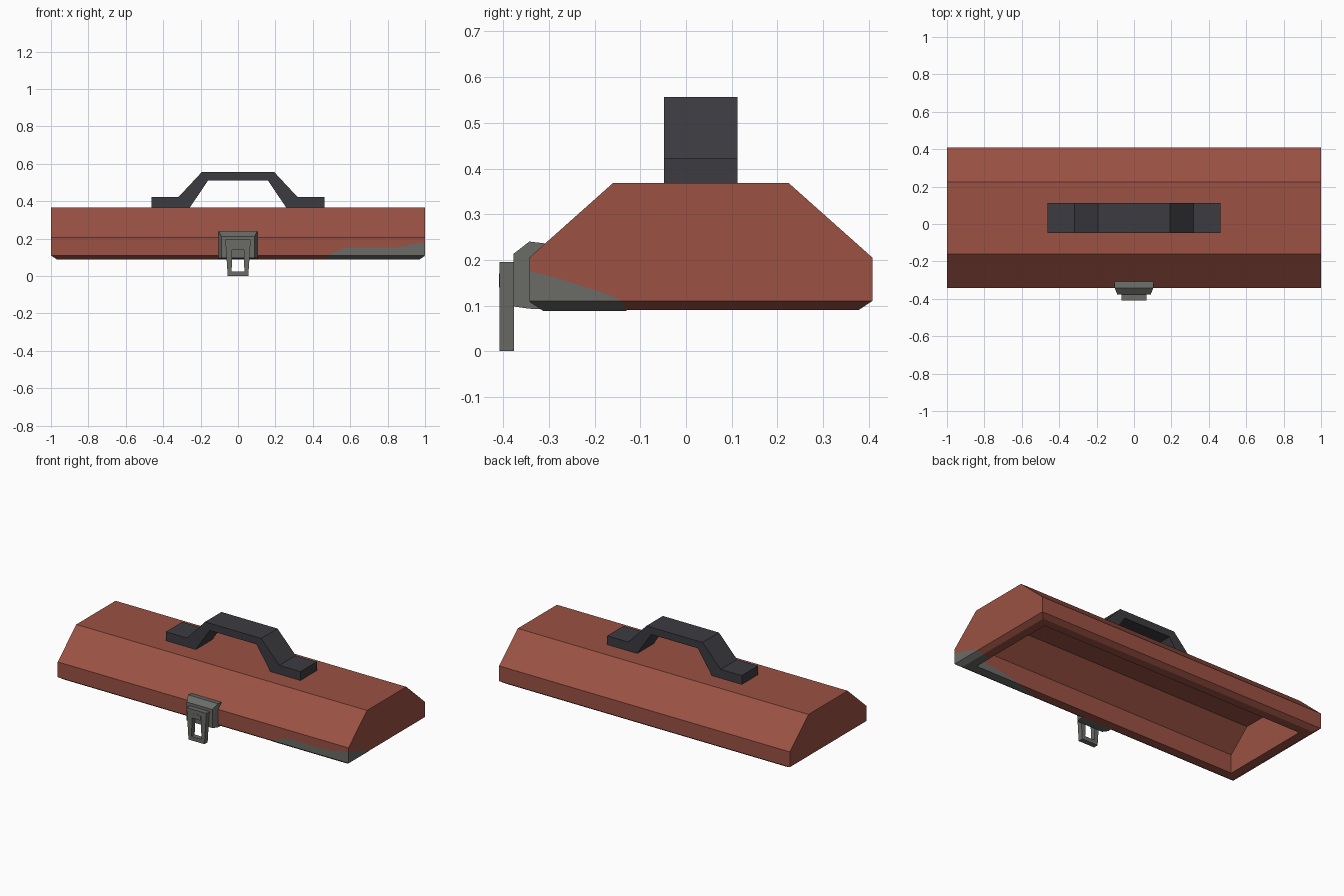
import bpy, bmesh
from mathutils import Vector

if "Cube" in bpy.data.objects:
    bpy.data.objects.remove(bpy.data.objects["Cube"])


def material(name, rgb):
    m = bpy.data.materials.new(name)
    m.diffuse_color = (*rgb, 1)
    m.use_nodes = True
    m.node_tree.nodes["Principled BSDF"].inputs["Base Color"].default_value = m.diffuse_color
    return m


RED = material("rusty red", (0.325, 0.083, 0.057))
GREY = material("worn metal grey", (0.145, 0.15, 0.135))
DARK = material("dark handle grey", (0.045, 0.043, 0.051))


def finish(name, bm, mat, fix=True):
    if fix:
        bmesh.ops.recalc_face_normals(bm, faces=bm.faces)
    me = bpy.data.meshes.new(name)
    bm.to_mesh(me)
    bm.free()
    me.materials.append(mat)
    ob = bpy.data.objects.new(name, me)
    bpy.context.collection.objects.link(ob)
    return ob


def prism(bm, points, axis, lo, hi):
    """Extrude a 2D profile along x (points are y,z) or y (points are x,z)."""
    place = (lambda p, t: (t, p[0], p[1])) if axis == "x" else (lambda p, t: (p[0], t, p[1]))
    a = [bm.verts.new(place(p, lo)) for p in points]
    b = [bm.verts.new(place(p, hi)) for p in points]
    n = len(points)
    sides = [bm.faces.new((a[i], a[(i + 1) % n], b[(i + 1) % n], b[i])) for i in range(n)]
    bm.faces.new(a)
    bm.faces.new(b)
    return sides


# Lid: hollow faceted shell with a bevelled rim
bm = bmesh.new()
outer = [(-.343, .11), (-.343, .205), (-.16, .368), (.225, .368), (.408, .205), (.408, .11)]
base = prism(bm, outer, "x", -1, 1)[-1]
bmesh.ops.recalc_face_normals(bm, faces=bm.faces)
bmesh.ops.inset_individual(bm, faces=[base], thickness=.03, use_even_offset=True)
for v in base.verts:
    v.co.z = .09
bmesh.ops.inset_individual(bm, faces=[base], thickness=.055, use_even_offset=True)
bm.faces.remove(base)
inner = [(-.258, .09), (-.258, .205), (-.123, .325), (.188, .325), (.323, .205), (.323, .09)]
mouth = prism(bm, inner, "x", -.915, .915)[-1]
bm.faces.remove(mouth)
bmesh.ops.remove_doubles(bm, verts=bm.verts, dist=.002)
finish("lid", bm, RED)

# Worn paint patch wrapping the front right corner (thin skins)
bm = bmesh.new()
e = .0015
front = [(.48, .11), (.53, .133), (.58, .154), (.72, .152), (.86, .153), (.94, .172), (1, .178)]
side = [(-.343, .176), (-.27, .156), (-.2, .134), (-.16, .12), (-.14, .11)]
skins = [
    [(x, -.343 - e, z) for x, z in front] + [(1, -.343 - e, .11)],
    [(1 + e, y, z) for y, z in side] + [(1 + e, -.343, .11)],
    [(.48, -.343, .11 - e), (1, -.343, .11 - e), (.97, -.313, .09 - e), (.46, -.313, .09 - e)],
    [(1, -.343, .11 - e), (1, -.14, .11 - e), (.97, -.13, .09 - e), (.97, -.313, .09 - e)],
    [(.46, -.313, .09 - e), (.97, -.313, .09 - e), (.915, -.258, .09 - e), (.6, -.258, .09 - e)],
    [(.97, -.313, .09 - e), (.97, -.13, .09 - e), (.915, -.14, .09 - e), (.915, -.258, .09 - e)],
    [(.6, -.258 + e, .09), (.7, -.258 + e, .115), (.915, -.258 + e, .14), (.915, -.258 + e, .09)],
]
outward = [(0, -1, 0), (1, 0, 0)] + [(0, 0, -1)] * 4 + [(0, 1, 0)]
for pts, out in zip(skins, outward):
    f = bm.faces.new([bm.verts.new(p) for p in pts])
    f.normal_update()
    if f.normal.dot(Vector(out)) < 0:
        f.normal_flip()
finish("worn_patch", bm, GREY, fix=False)

# Carrying handle: bent bar with two flat feet
bm = bmesh.new()
half = [(.463, .367), (.463, .423), (.318, .423), (.193, .557)]
under = [(.16, .512), (.257, .367)]
mirror = lambda pts: [(-x, z) for x, z in reversed(pts)]
prism(bm, half + mirror(half) + mirror(under) + under, "y", -.048, .113)
finish("handle", bm, DARK)

# Latch mount: block narrowing towards its front
bm = bmesh.new()
mount = [(-.30, .092), (-.343, .093), (-.378, .098), (-.378, .213), (-.343, .24), (-.30, .235)]
prism(bm, mount, "x", -.103, .103)
for sign in (-1, 1):
    pair = [v for v in bm.verts if v.co.x * sign > 0 and abs(v.co.y + .343) < .001]
    bmesh.ops.connect_verts(bm, verts=pair)
for v in bm.verts:
    if v.co.y < -.37:
        v.co.x *= .86
finish("latch_mount", bm, GREY)

# Latch clasp: tapered open frame hanging below the lid
bm = bmesh.new()
ring_out = [(-.055, 0), (.055, 0), (.068, .195), (-.068, .195)]
ring_in = [(-.034, .025), (.034, .025), (.03, .165), (-.03, .165)]
for i in range(4):
    j = (i + 1) % 4
    a, b, c, d = [[bm.verts.new((x, y, z)) for y in (-.408, -.377)]
                  for x, z in (ring_out[i], ring_out[j], ring_in[j], ring_in[i])]
    for quad in ((a[0], b[0], c[0], d[0]), (a[1], b[1], c[1], d[1]),
                 (a[0], b[0], b[1], a[1]), (c[0], d[0], d[1], c[1])):
        bm.faces.new(quad)
bmesh.ops.remove_doubles(bm, verts=bm.verts, dist=.0005)
finish("latch_clasp", bm, GREY)

# Small tongue inside the clasp
bm = bmesh.new()
prism(bm, [(-.03, .14), (.03, .14), (.03, .17), (-.03, .17)], "y", -.409, -.377)
finish("latch_tongue", bm, GREY)
